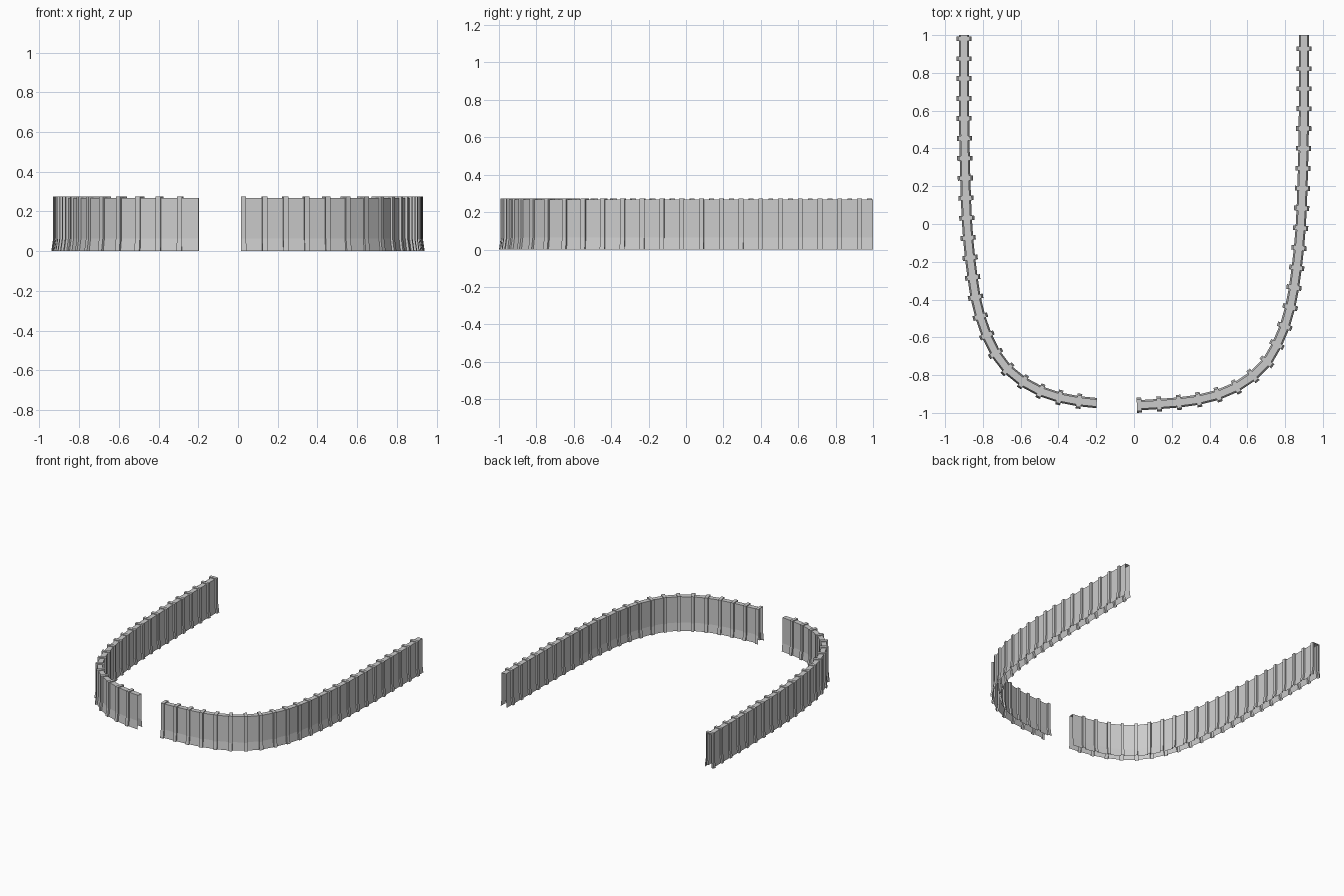
import bpy, bmesh
from mathutils import Vector

cube = bpy.data.objects.get("Cube")
if cube:
    bpy.data.objects.remove(cube, do_unlink=True)

grey = bpy.data.materials.new("light_grey")
grey.use_nodes = True
colour = (0.6, 0.6, 0.6, 1)
grey.diffuse_color = colour
grey.node_tree.nodes["Principled BSDF"].inputs["Base Color"].default_value = colour

# Plan of the wall, from the front middle round to the back end
PLAN = [(-0.12, -0.957), (0, -0.96), (0.13, -0.953), (0.24, -0.944), (0.34, -0.93),
        (0.44, -0.905), (0.54, -0.863), (0.63, -0.803), (0.705, -0.727),
        (0.757, -0.637), (0.798, -0.54), (0.828, -0.435), (0.848, -0.33),
        (0.874, -0.12), (0.888, 0.09), (0.897, 0.4), (0.9, 0.7), (0.9, 1), (0.9, 1.3)]

# Half sections: (half width, height); the foot flares outwards
WALL = [(0.027, 0), (0.019, 0.063), (0.019, 0.267)]
RIB = [(0.04, 0), (0.031, 0.063), (0.031, 0.274)]
RIB_HALF = 0.0125
SPACING = 0.1055


def smooth_path(points, steps=16):
    """Pass a smooth curve through the points."""
    p = [Vector(q) for q in points]
    path = []
    for a, b, c, d in zip(p, p[1:], p[2:], p[3:]):
        for i in range(steps):
            t = i / steps
            path.append(0.5 * (2 * b + (c - a) * t + (2 * a - 5 * b + 4 * c - d) * t * t
                               + (3 * b - a - 3 * c + d) * t ** 3))
    path.append(p[-2])
    return path


PATH = smooth_path(PLAN)
DIST = [0.0]
for a, b in zip(PATH, PATH[1:]):
    DIST.append(DIST[-1] + (b - a).length)


def locate(s):
    """Point and sideways direction at a distance along the path."""
    i = 0
    while i < len(PATH) - 2 and DIST[i + 1] < s:
        i += 1
    step = PATH[i + 1] - PATH[i]
    point = PATH[i] + step * ((s - DIST[i]) / step.length)
    tangent = (PATH[min(i + 2, len(PATH) - 1)] - PATH[max(i - 1, 0)]).normalized()
    return point, Vector((tangent.y, -tangent.x))


def build_wall(name, side, start, first_rib):
    # Alternate plain wall and raised rib sections along the path
    end = DIST[-1]
    stations = [] if first_rib - RIB_HALF <= start else [(start, WALL)]
    s = first_rib
    while s + RIB_HALF < end:
        lo, hi = s - RIB_HALF, s + RIB_HALF
        if lo > start:
            stations.append((lo, WALL))
        stations += [(lo, RIB), (hi, RIB), (hi, WALL)]
        s += SPACING
    stations.append((end, WALL))

    # Loft an open-bottomed shell through the sections
    bm = bmesh.new()
    rows = []
    for s, half in stations:
        point, out = locate(s)
        outline = half + [(-w, z) for w, z in reversed(half)]
        rows.append([bm.verts.new((side * (point.x + out.x * w), point.y + out.y * w, z))
                     for w, z in outline])
    for r, q in zip(rows, rows[1:]):
        for i in range(len(r) - 1):
            face = (r[i], r[i + 1], q[i + 1], q[i])
            bm.faces.new(face if side < 0 else face[::-1])
    bm.normal_update()
    top = max(bm.faces, key=lambda f: f.calc_center_median().z)
    if top.normal.z < 0:
        bmesh.ops.reverse_faces(bm, faces=bm.faces[:])
    mesh = bpy.data.meshes.new(name)
    bm.to_mesh(mesh)
    bm.free()
    mesh.materials.append(grey)
    bpy.context.collection.objects.link(bpy.data.objects.new(name, mesh))


build_wall("left_ribbed_wall", 1, 0.015, 0.015 + RIB_HALF)
build_wall("right_ribbed_wall", -1, 0.198, 0.292)
